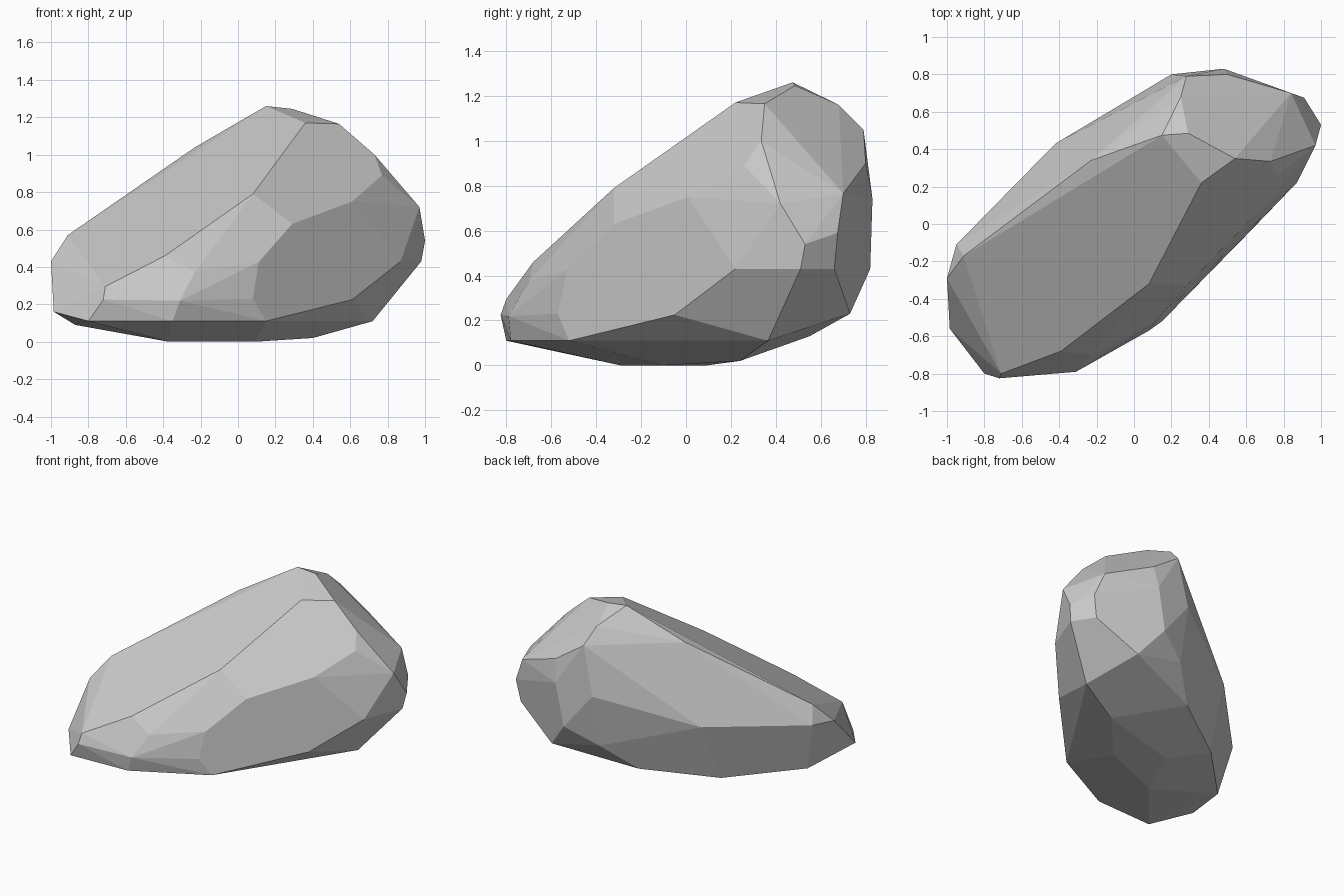
import bpy, bmesh, math

# Corner points of the boulder, grouped by region
slope = [(-.91, -.17, .57), (-.23, .34, 1.04), (.15, .475, 1.26), (.36, .22, 1.17),
         (.08, -.32, .79), (-.39, -.68, .46), (-.71, -.8, .295)]
crown = [(.29, .485, 1.245), (.54, .35, 1.165), (.73, .335, 1.0), (.77, .26, .89),
         (.5, .8, .9), (.28, .79, 1.05), (.25, .68, 1.16)]
right_end = [(.97, .42, .72), (1, .53, .54), (.98, .51, .43), (.88, .66, .43),
             (.91, .675, .59), (.84, .7, .765), (.87, .22, .43)]
front = [(.61, .01, .75), (.29, -.32, .63), (.11, -.53, .425), (.08, -.57, .23),
         (-.23, -.7, .375), (-.31, -.79, .22), (-.72, -.825, .225), (.61, -.05, .225)]
left_end = [(-1, -.29, .43), (-.985, -.56, .16), (-.95, -.11, .45)]
back = [(.48, .83, .74), (.42, .82, .43), (.2, .8, .7), (.58, .73, .23),
        (-.42, .43, .5), (.2, .72, .31)]
base = [(-.8, -.8, .11), (-.35, -.78, .11), (.15, -.52, .11), (.72, .365, .11),
        (0, .55, .13), (-.46, .25, .07), (-.87, -.17, .09),
        (-.37, -.29, 0), (.09, -.1, 0), (.4, .24, .02), (-.2, .09, 0)]

# Wrap the corners in a convex hull and merge nearly flat triangles into facets
bm = bmesh.new()
for p in slope + crown + right_end + front + left_end + back + base:
    bm.verts.new(p)
hull = bmesh.ops.convex_hull(bm, input=bm.verts[:])
loose = [v for v in bm.verts if not v.link_faces]
bmesh.ops.delete(bm, geom=loose, context='VERTS')
bmesh.ops.dissolve_limit(bm, angle_limit=math.radians(5),
                         verts=bm.verts[:], edges=bm.edges[:])
bmesh.ops.recalc_face_normals(bm, faces=bm.faces[:])

mesh = bpy.data.meshes.new("boulder")
bm.to_mesh(mesh)
bm.free()
bpy.context.collection.objects.link(bpy.data.objects.new("boulder", mesh))
